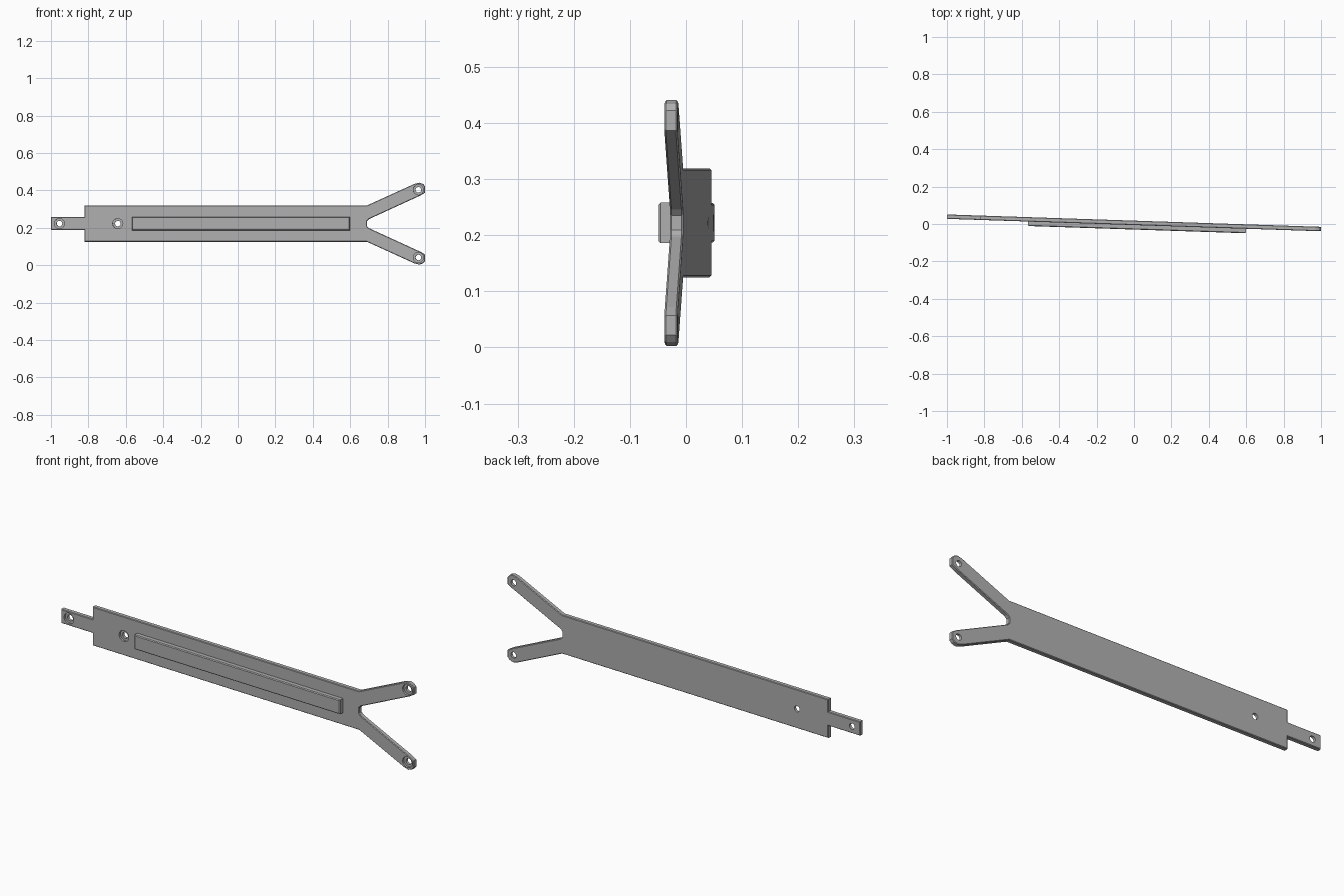
import bpy, bmesh, math
from mathutils import Vector

if "Cube" in bpy.data.objects:
    bpy.data.objects.remove(bpy.data.objects["Cube"], do_unlink=True)

MID = 0.222          # height of the centre line
HALF = 0.0118        # half the plate thickness
YAW = -0.0331        # slight turn of the whole part

grey = bpy.data.materials.new("plain_grey")
grey.use_nodes = True
colour = (0.43, 0.43, 0.43, 1)
grey.diffuse_color = colour
grey.node_tree.nodes["Principled BSDF"].inputs["Base Color"].default_value = colour


def slab(name, outline, y0, y1, bevel):
    """Extrude an (x, z) outline from y0 to y1 and soften its rims."""
    bm = bmesh.new()
    face = bm.faces.new([bm.verts.new((x, y0, z)) for x, z in outline])
    ext = bmesh.ops.extrude_face_region(bm, geom=[face])
    moved = [v for v in ext["geom"] if isinstance(v, bmesh.types.BMVert)]
    bmesh.ops.translate(bm, verts=moved, vec=Vector((0, y1 - y0, 0)))
    bmesh.ops.recalc_face_normals(bm, faces=bm.faces)
    rims = [e for e in bm.edges if abs(e.verts[0].co.y - e.verts[1].co.y) < 1e-6]
    bmesh.ops.bevel(bm, geom=rims, offset=bevel, segments=1, affect="EDGES")
    mesh = bpy.data.meshes.new(name)
    bm.to_mesh(mesh)
    bm.free()
    mesh.materials.append(grey)
    obj = bpy.data.objects.new(name, mesh)
    bpy.context.collection.objects.link(obj)
    return obj


def cut_round(obj, x, z, radius, y, depth):
    """Cut a round hole along y."""
    bpy.ops.mesh.primitive_cylinder_add(vertices=24, radius=radius, depth=depth,
                                        location=(x, y, z), rotation=(math.pi / 2, 0, 0))
    cutter = bpy.context.object
    cutter.data.materials.append(grey)
    mod = obj.modifiers.new("hole", "BOOLEAN")
    mod.operation, mod.solver, mod.object = "DIFFERENCE", "EXACT", cutter
    bpy.context.view_layer.objects.active = obj
    bpy.ops.object.modifier_apply(modifier=mod.name)
    bpy.data.objects.remove(cutter, do_unlink=True)


# Forked plate: upper half outline, mirrored below the centre line
upper = [(-1, 0.035), (-0.82, 0.035), (-0.82, 0.097), (0.69, 0.097),
         (0.945, 0.213), (0.97, 0.219), (0.99, 0.212), (1, 0.2),
         (1, 0.165), (0.975, 0.15), (0.7, 0.024), (0.69, 0.013)]
outline = [(x, MID + z) for x, z in upper]
outline += [(x, MID - z) for x, z in reversed(upper)]
plate = slab("forked_plate", outline, -HALF, HALF, 0.003)

# Screw holes with a counterbore on the front
for x, z in [(-0.955, 0), (-0.643, 0), (0.965, 0.181), (0.965, -0.181)]:
    cut_round(plate, x, MID + z, 0.027, -HALF, 0.02)
    cut_round(plate, x, MID + z, 0.015, 0, 0.1)

# Raised rail along the front
rail_outline = [(-0.567, MID - 0.036), (0.6, MID - 0.036),
                (0.6, MID + 0.036), (-0.567, MID + 0.036)]
rail = slab("front_rail", rail_outline, -HALF - 0.024, -HALF + 0.004, 0.004)

for part in (plate, rail):
    part.location.y = 0.0062
    part.rotation_euler.z = YAW
